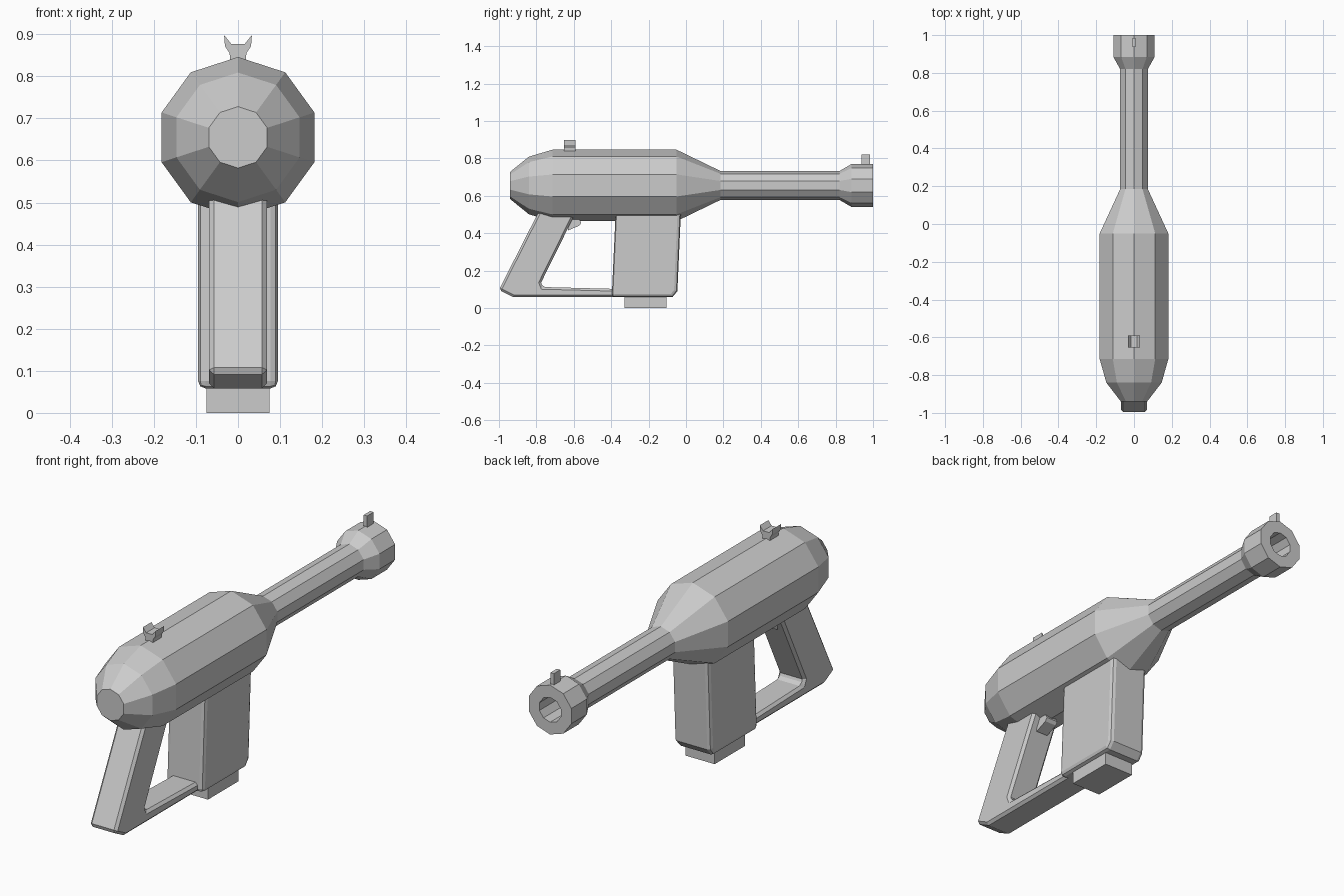
import bpy, bmesh
from math import sin, cos, pi

if "Cube" in bpy.data.objects:
    bpy.data.objects.remove(bpy.data.objects["Cube"])


def finish(name, bm):
    bmesh.ops.recalc_face_normals(bm, faces=bm.faces[:])
    mesh = bpy.data.meshes.new(name)
    bm.to_mesh(mesh)
    bm.free()
    ob = bpy.data.objects.new(name, mesh)
    bpy.context.collection.objects.link(ob)
    return ob


def lathe_y(name, profile, z, sides=10):
    """Turn (y, radius) pairs around a lengthwise axis, one corner pointing up."""
    bm = bmesh.new()
    rings = [[bm.verts.new((r * sin(2 * pi * i / sides), y, z + r * cos(2 * pi * i / sides)))
              for i in range(sides)] for y, r in profile]
    for a, b in zip(rings, rings[1:]):
        for i in range(sides):
            j = (i + 1) % sides
            bm.faces.new((a[i], a[j], b[j], b[i]))
    bm.faces.new(rings[0])
    bm.faces.new(rings[-1])
    return finish(name, bm)


def extrude(name, points, start, vec, bevel=0, segments=1):
    """Extrude an outline; start maps each 2D point into space."""
    bm = bmesh.new()
    face = bm.faces.new([bm.verts.new(start(*p)) for p in points])
    new = bmesh.ops.extrude_face_region(bm, geom=[face])["geom"]
    bmesh.ops.translate(bm, vec=vec, verts=[v for v in new if isinstance(v, bmesh.types.BMVert)])
    ob = finish(name, bm)
    if bevel:
        mod = ob.modifiers.new("edge_bevel", "BEVEL")
        mod.width, mod.segments = bevel, segments
        mod.limit_method, mod.angle_limit = "ANGLE", 1.05
    return ob


def side_part(name, points, half, bevel=0, segments=1):
    return extrude(name, points, lambda y, z: (-half, y, z), (2 * half, 0, 0), bevel, segments)


def box(name, half, y0, y1, z0, z1):
    return side_part(name, [(y0, z0), (y1, z0), (y1, z1), (y0, z1)], half)


# Receiver, barrel and hollow muzzle in one turned shape
lathe_y("body_and_barrel", [
    (-0.94, 0.073), (-0.84, 0.154), (-0.715, 0.191), (-0.05, 0.191),
    (0.185, 0.077), (0.82, 0.077), (0.885, 0.115), (1.0, 0.115),
    (1.0, 0.058), (0.85, 0.058)], 0.655)

# Slanted grip with the lower guard bar
side_part("grip_and_guard", [
    (-0.775, 0.54), (-1.0, 0.097), (-0.925, 0.058), (-0.3, 0.058),
    (-0.3, 0.10), (-0.765, 0.112), (-0.775, 0.135), (-0.575, 0.54)], 0.069, 0.012)

# Magazine housing and the magazine below it
side_part("magazine_housing", [
    (-0.375, 0.54), (-0.397, 0.058), (-0.072, 0.058), (-0.046, 0.09),
    (-0.026, 0.54)], 0.095, 0.018, 2)
box("magazine", 0.075, -0.328, -0.104, 0.0, 0.1)

# Trigger
side_part("trigger", [(-0.63, 0.415), (-0.57, 0.44), (-0.56, 0.455),
                      (-0.585, 0.5), (-0.63, 0.5)], 0.03)

# Notched rear sight, outline mirrored from its right half
half = [(0.018, 0.835), (0.018, 0.857), (0.033, 0.87), (0.033, 0.898), (0.016, 0.877)]
half[1:3] = [(0.02, 0.855), (0.031, 0.872)]
outline = half + [(-x, z) for x, z in reversed(half)]
extrude("rear_sight", outline, lambda x, z: (x, -0.653, z), (0, 0.063, 0))

# Front sight
box("front_sight", 0.009, 0.938, 0.985, 0.75, 0.82)
